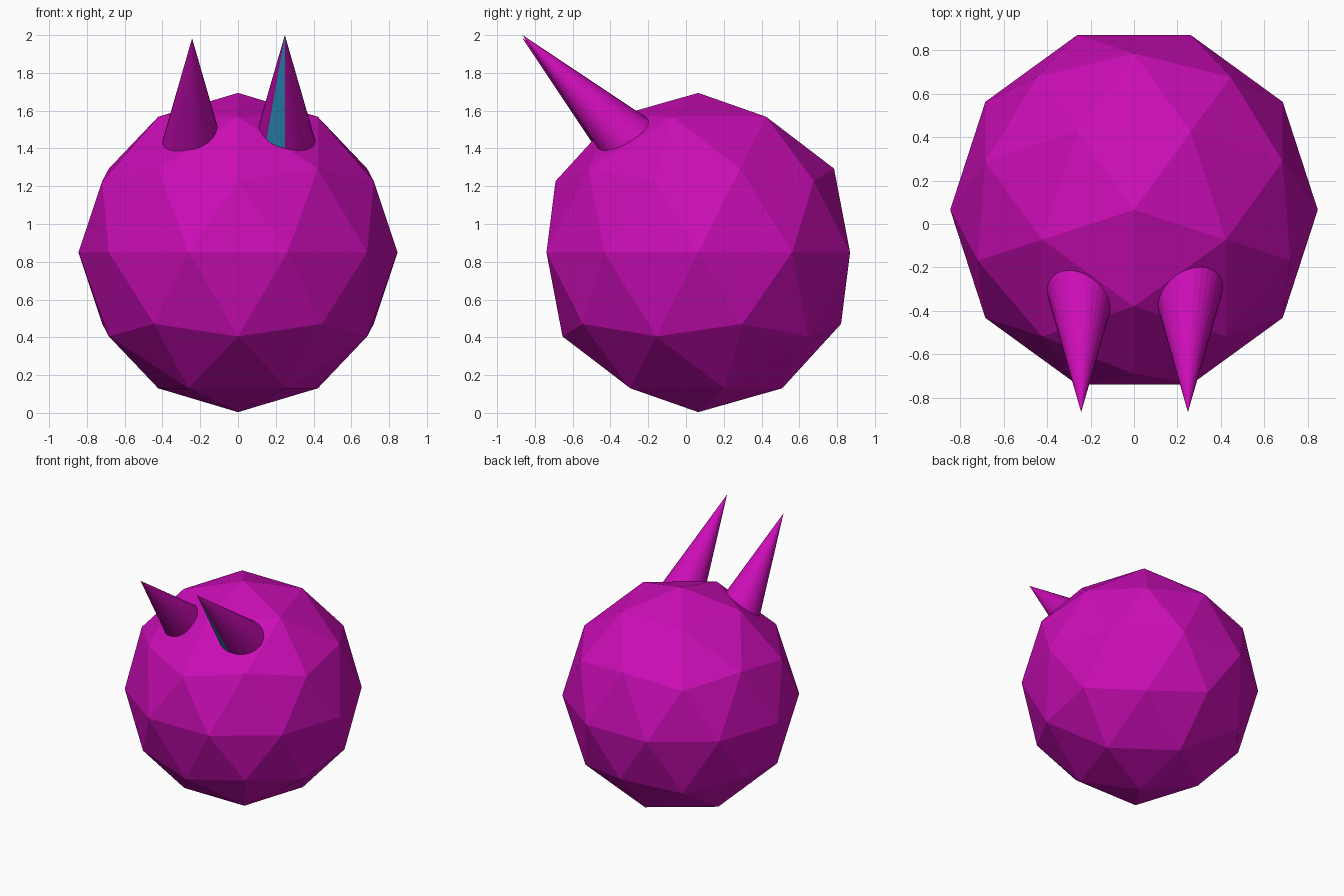
import bpy, bmesh, math
from mathutils import Matrix, Vector

if "Cube" in bpy.data.objects:
    bpy.data.objects.remove(bpy.data.objects["Cube"])


def material(name, rgb):
    m = bpy.data.materials.new(name)
    m.diffuse_color = (*rgb, 1)
    m.use_nodes = True
    m.node_tree.nodes["Principled BSDF"].inputs["Base Color"].default_value = m.diffuse_color
    return m


magenta = material("magenta", (0.60, 0.004, 0.47))
teal = material("teal_blue", (0.04, 0.40, 0.75))


def add_object(name, bm, mats):
    me = bpy.data.meshes.new(name)
    bm.to_mesh(me)
    bm.free()
    for m in mats:
        me.materials.append(m)
    ob = bpy.data.objects.new(name, me)
    bpy.context.collection.objects.link(ob)
    return ob


# Faceted round body
bm = bmesh.new()
bmesh.ops.create_icosphere(bm, subdivisions=2, radius=0.845)
bmesh.ops.transform(bm, verts=bm.verts, matrix=Matrix.Translation((0, 0.065, 0.849))
                    @ Matrix.Rotation(math.radians(-90), 4, 'Z'))
add_object("body", bm, [magenta])


# Horns leaning forward at 45 degrees, with bases sunk into the body
def horn(name, tip, striped):
    length, radius = 0.85, 0.17
    bm = bmesh.new()
    bmesh.ops.create_cone(bm, cap_ends=True, segments=32, radius1=radius,
                          radius2=0, depth=length)
    bmesh.ops.remove_doubles(bm, verts=bm.verts, dist=1e-5)
    # four facets from the underside toward the left carry the stripe
    for f in bm.faces:
        c = f.calc_center_median()
        angle = math.degrees(math.atan2(-c.x, -c.y))
        if striped and len(f.verts) == 3 and 0 < angle < 45:
            f.material_index = 1
    bmesh.ops.transform(bm, verts=bm.verts, matrix=Matrix.Translation(tip)
                        @ Matrix.Rotation(math.radians(45), 4, 'X')
                        @ Matrix.Translation((0, 0, -length / 2)))
    return add_object(name, bm, [magenta, teal])


horn("right_horn", Vector((0.248, -0.865, 2.0)), True)
horn("left_horn", Vector((-0.243, -0.865, 1.983)), False)
